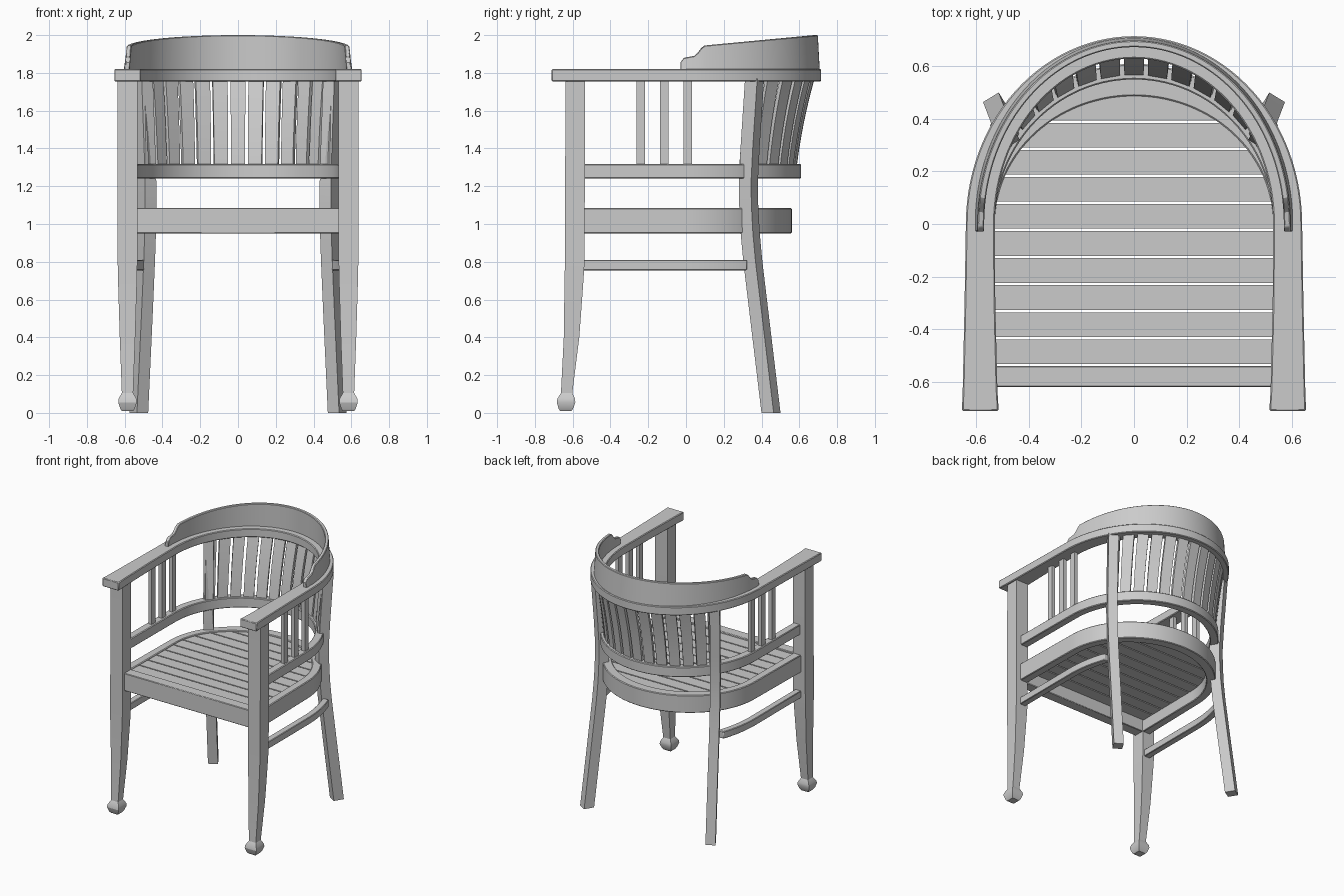
import bpy, bmesh
from math import sin, cos, pi, radians, sqrt, asin
from mathutils import Vector

if "Cube" in bpy.data.objects:
    bpy.data.objects.remove(bpy.data.objects["Cube"], do_unlink=True)

wood = bpy.data.materials.new("grey_wood")
wood.use_nodes = True
GREY = (0.6, 0.6, 0.6, 1)
wood.diffuse_color = GREY
wood.node_tree.nodes["Principled BSDF"].inputs["Base Color"].default_value = GREY
parts = []


def loft(name, sections, bevel=0.0):
    """Skin a list of equal-sized cross-sections and cap both ends."""
    bm = bmesh.new()
    rows = [[bm.verts.new(p) for p in s] for s in sections]
    n = len(rows[0])
    for r, q in zip(rows, rows[1:]):
        for i in range(n):
            j = (i + 1) % n
            bm.faces.new((r[i], r[j], q[j], q[i]))
    bm.faces.new(rows[0])
    bm.faces.new(rows[-1])
    bmesh.ops.recalc_face_normals(bm, faces=bm.faces)
    mesh = bpy.data.meshes.new(name)
    bm.to_mesh(mesh)
    bm.free()
    mesh.materials.append(wood)
    ob = bpy.data.objects.new(name, mesh)
    bpy.context.collection.objects.link(ob)
    if bevel:
        mod = ob.modifiers.new("soft_edge", "BEVEL")
        mod.width, mod.segments = bevel, 1
        mod.limit_method, mod.angle_limit = "ANGLE", radians(40)
    parts.append(ob)
    return ob


def box(name, x0, x1, y0, y1, z0, z1, bevel=0.0):
    rect = [(x0, y0), (x1, y0), (x1, y1), (x0, y1)]
    return loft(name, [[(x, y, z) for x, y in rect] for z in (z0, z1)], bevel)


def square(cx, cy, z, h):
    return [(cx + i * h, cy + j * h, z) for i, j in ((-1, -1), (1, -1), (1, 1), (-1, 1))]


def horseshoe(a, b, front, steps=56):
    """U outline: flared front points on each side joined by a half ellipse."""
    arc = [(a * cos(pi * i / steps), b * sin(pi * i / steps)) for i in range(steps + 1)]
    return front + arc + [(-x, y) for x, y in reversed(front)]


def bent_rail(name, outer, inner, z0, z1):
    return loft(name, [[(*o, z0), (*o, z1), (*i, z1), (*i, z0)]
                       for o, i in zip(outer, inner)], 0.005)


def lerp_table(table, v):
    for (a, p), (b, q) in zip(table, table[1:]):
        if v <= b:
            return p + (q - p) * max(0, (v - a) / (b - a))
    return table[-1][1]


# Arm rail, lower back rail and seat ring
bent_rail("arm_rail",
          horseshoe(0.64, 0.715, [(0.655, -0.712), (0.652, -0.63), (0.645, -0.3)]),
          horseshoe(0.53, 0.63, [(0.515, -0.712), (0.52, -0.63), (0.528, -0.3)]),
          1.755, 1.82)
bent_rail("lower_back_rail", horseshoe(0.59, 0.61, [(0.595, -0.56)]),
          horseshoe(0.53, 0.55, [(0.535, -0.56)]), 1.24, 1.318)
bent_rail("seat_ring", horseshoe(0.59, 0.56, [(0.6, -0.56)]),
          horseshoe(0.53, 0.487, [(0.535, -0.56)]), 0.95, 1.085)

# Crest rail with stepped ends
crest_top = [(-0.03, 1.855), (-0.012, 1.88), (0.055, 1.892), (0.075, 1.925),
             (0.1, 1.945), (0.7, 2.0)]
sections = []
for i in range(121):
    t = -0.042 + (pi + 0.084) * i / 120
    z = lerp_table(crest_top, 0.7 * sin(t))
    sections.append([((0.587 + dx) * cos(t), (0.69 + dx) * sin(t), h)
                     for dx, h in ((0.018, 1.815), (0.008, z), (-0.017, z), (-0.013, 1.815))])
loft("crest_rail", sections, 0.004)

# Seat front rail and boards shaped to the ring
box("seat_front_rail", -0.535, 0.535, -0.62, -0.54, 0.95, 1.085, 0.004)
for k in range(10):
    y0 = -0.533 + 0.103 * k
    ys = [y0 + 0.094 * j / 6 for j in range(7)]
    edge = [(0.55 * sqrt(max(0, 1 - (max(y, 0) / 0.505) ** 2)), y) for y in ys]
    outline = edge + [(-x, y) for x, y in reversed(edge)]
    loft("seat_board", [[(x, y, z) for x, y in outline] for z in (1.04, 1.076)])

# Fanned, gently bowed back slats
for k in range(-6, 7):
    t = radians(9.4 * k)
    tangent = Vector((0.56 * cos(t), -0.6 * sin(t), 0)).normalized()
    normal = Vector((-tangent.y, tangent.x, 0))
    sections = []
    for j in range(7):
        u = j / 6
        s = 0.6 * u + 0.4 * u * u
        c = Vector(((0.558 + 0.03 * s) * sin(t), (0.575 + 0.095 * s) * cos(t), 1.3 + 0.47 * u))
        w = tangent * (0.036 + 0.004 * u)
        d = normal * 0.011
        sections.append([c - w - d, c + w - d, c + w + d, c - w + d])
    loft("back_slat", sections)

for side in (1, -1):
    # Front leg: faceted foot, tapered shin, straight post
    profile = [(0.01, 0.03, -0.636), (0.022, 0.038, -0.636), (0.055, 0.049, -0.635),
               (0.075, 0.047, -0.634), (0.105, 0.03, -0.632), (0.4, 0.041, -0.606),
               (0.7, 0.05, -0.593), (0.8, 0.052, -0.589), (1.77, 0.052, -0.586)]
    loft("front_leg", [square(side * 0.585, cy, z, h) for z, h, cy in profile])

    # Back leg, turned to face along its splay
    across = Vector((side * 0.85, -0.52, 0))
    out = Vector((side * 0.52, 0.85, 0))
    path = [(0, 0.525, 0.45), (0.5, 0.502, 0.39), (0.8, 0.489, 0.354), (0.95, 0.484, 0.34),
            (1.1, 0.482, 0.332), (1.22, 0.482, 0.33), (1.4, 0.487, 0.339), (1.77, 0.5, 0.363)]
    loft("back_leg", [[Vector((side * x, y, z)) + across * i * 0.035 + out * j * 0.038
                       for i, j in ((-1, -1), (1, -1), (1, 1), (-1, 1))] for z, x, y in path])

    # Curved side stretcher
    track = [(0.575, -0.58)] + [(0.575 * cos(t), 0.75 * sin(t))
                                for t in [asin(0.43) * i / 14 for i in range(15)]]
    loft("side_stretcher", [[(side * (x + dx), y, z) for dx, z in
                             ((-0.025, 0.755), (0.025, 0.755), (0.025, 0.81), (-0.025, 0.81))]
                            for x, y in track], 0.004)

    # Arm spindles
    for y in (-0.24, -0.115, 0.01):
        box("arm_spindle", side * 0.563 - 0.014, side * 0.563 + 0.014,
            y - 0.023, y + 0.023, 1.3, 1.77)

# Smooth the curved parts while keeping edges crisp
bpy.ops.object.select_all(action="DESELECT")
for ob in parts:
    ob.select_set(True)
bpy.context.view_layer.objects.active = parts[0]
bpy.ops.object.shade_smooth_by_angle(angle=radians(25))
